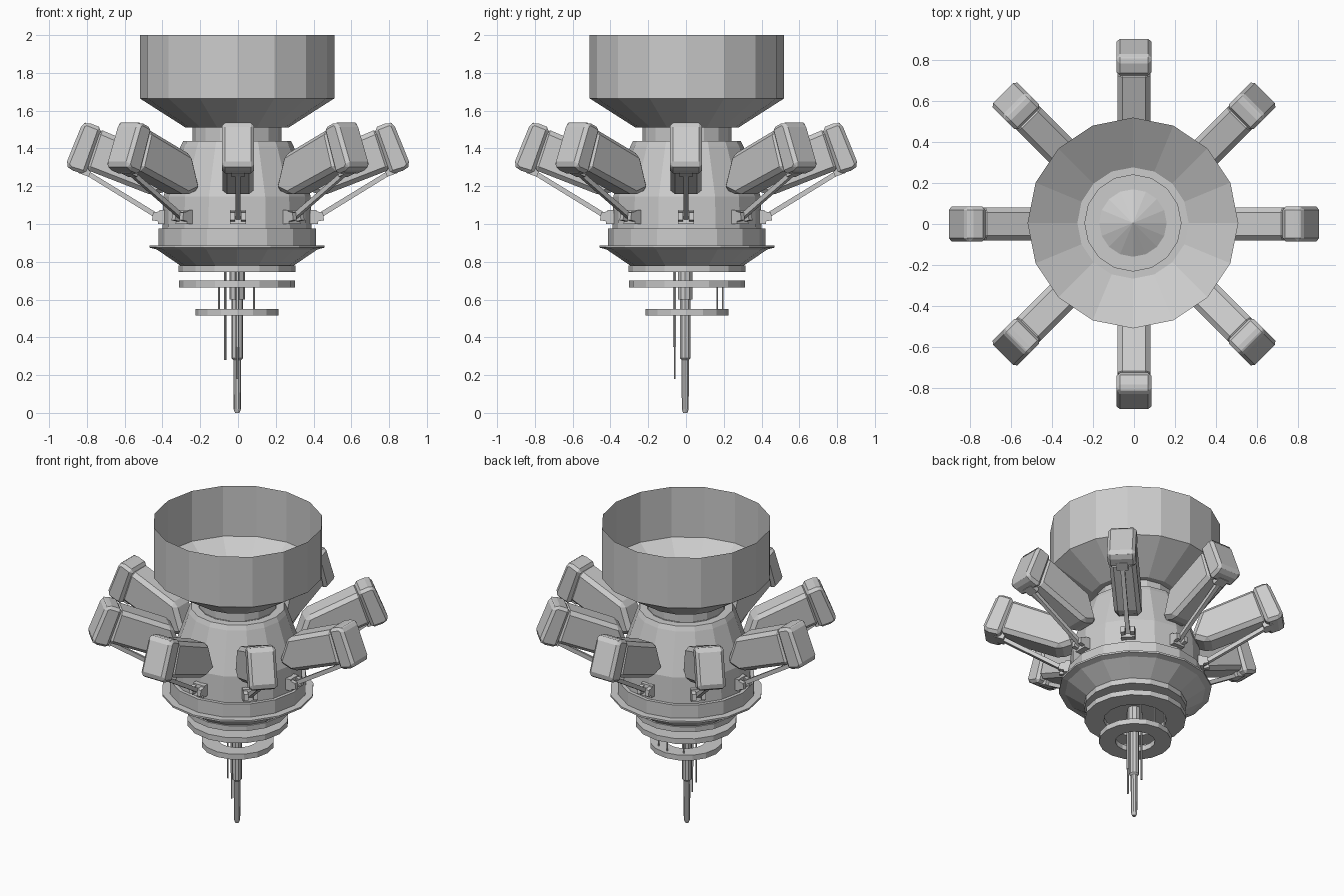
import bpy, bmesh, math
from mathutils import Vector, Matrix

if "Cube" in bpy.data.objects:
    bpy.data.objects.remove(bpy.data.objects["Cube"])

AX = Vector((-0.005, 0.005, 0))  # axis of the turned parts


def finish(bm, name):
    bmesh.ops.recalc_face_normals(bm, faces=bm.faces)
    me = bpy.data.meshes.new(name)
    bm.to_mesh(me)
    bm.free()
    ob = bpy.data.objects.new(name, me)
    bpy.context.collection.objects.link(ob)
    return ob


def lathe(name, profile, n=16, centre=AX, closed=False):
    """Turn an (r, z) profile about a vertical axis; r = 0 makes a pole."""
    bm = bmesh.new()
    rings = []
    for r, z in profile:
        if r == 0:
            rings.append([bm.verts.new((centre.x, centre.y, z))] * n)
        else:
            rings.append([bm.verts.new((centre.x + r * math.cos(2 * math.pi * i / n),
                                        centre.y + r * math.sin(2 * math.pi * i / n), z))
                          for i in range(n)])
    pairs = list(zip(rings, rings[1:]))
    if closed:
        pairs.append((rings[-1], rings[0]))
    for a, b in pairs:
        for i in range(n):
            j = (i + 1) % n
            quad = list(dict.fromkeys((a[i], a[j], b[j], b[i])))
            if len(quad) > 2:
                bm.faces.new(quad)
    return finish(bm, name)


def washer(name, r_in, r_out, z0, z1):
    return lathe(name, [(r_in, z0), (r_out, z0), (r_out, z1), (r_in, z1)], closed=True)


def rod(name, x, y, z0, z1, r, n=8):
    return lathe(name, [(0, z0), (r, z0), (r, z1), (0, z1)], n, Vector((x, y, 0)))


def plate(name, outline, y0, y1, bevel=0.0):
    """Extrude an (x, z) outline from y0 to y1, with optional chamfers."""
    bm = bmesh.new()
    face = bm.faces.new([bm.verts.new((x, y0, z)) for x, z in outline])
    ext = bmesh.ops.extrude_face_region(bm, geom=[face])
    verts = [v for v in ext['geom'] if isinstance(v, bmesh.types.BMVert)]
    bmesh.ops.translate(bm, verts=verts, vec=(0, y1 - y0, 0))
    if bevel:
        bmesh.ops.bevel(bm, geom=bm.edges[:], offset=bevel, segments=1,
                        profile=0.5, affect='EDGES')
    return finish(bm, name)


# Upper open cup with its funnel and neck
lathe("upper_cup", [(.515, 2.0), (.515, 1.665), (.272, 1.51), (.235, 1.51), (.235, 1.44)])
lathe("neck_cone", [(.24, 1.445), (.165, 1.445), (0, 1.53)])

# Main housing: shoulder, drum, belt, flange and lower bowl
lathe("housing", [(.22, 1.44), (.285, 1.44), (.30, 1.41), (.39, 1.145), (.395, .975),
                  (.417, .975), (.417, .887), (.463, .887), (.463, .875), (.425, .865),
                  (.30, .78), (.31, .78), (.31, .745), (0, .745)])

# Hanging ring plates
washer("upper_ring", .19, .308, .665, .70)
washer("lower_ring", .12, .22, .515, .55)

# Central stepped nozzle
lathe("nozzle", [(0, .78), (.04, .78), (.04, .60), (.03, .60), (.03, .29), (.021, .28),
                 (.019, .02), (.012, 0), (0, 0)], 10, Vector((-.004, -.004, 0)))

# Hanger rods and thin probes
for i, (x, y) in enumerate([(.085, .165), (0, .195), (-.10, .165)]):
    rod(f"hanger_rod_{i}", x, y, .53, .69, .005, 6)
rod("front_probe_tip", -.003, -.06, .18, .40, .005, 6)
rod("front_probe", -.003, -.06, .35, .76, .009, 6)
rod("side_probe", -.068, -.01, .28, .76, .006, 6)

# One radial arm along +x
parts = [
    plate("arm_body", [(.35, 1.185), (.45, 1.15), (.81, 1.29), (.74, 1.505), (.41, 1.365)],
          -.081, .081, .024),
    plate("arm_cap", [(.808, 1.262), (.892, 1.288), (.912, 1.315), (.825, 1.53),
                      (.80, 1.54), (.72, 1.508)], -.086, .086, .018),
    plate("strut_bracket", [(.79, 1.25), (.845, 1.27), (.835, 1.31), (.775, 1.29)], -.035, .035),
    plate("strut", [(.425, 1.025), (.81, 1.262), (.80, 1.285), (.415, 1.05)], -.013, .013),
    plate("strut_base", [(.38, 1.0), (.425, 1.0), (.415, 1.075), (.38, 1.075)], -.042, .042),
    plate("strut_lug_a", [(.40, 1.01), (.455, 1.02), (.45, 1.06), (.40, 1.07)], -.042, -.016),
    plate("strut_lug_b", [(.40, 1.01), (.455, 1.02), (.45, 1.06), (.40, 1.07)], .016, .042),
]

# Repeat the arm eight times around the axis
for k in range(8):
    turn = Matrix.Rotation(k * math.pi / 4, 4, 'Z')
    for p in parts:
        ob = p
        if k:
            ob = bpy.data.objects.new(f"{p.name}_{k}", p.data)
            bpy.context.collection.objects.link(ob)
        ob.matrix_world = turn
